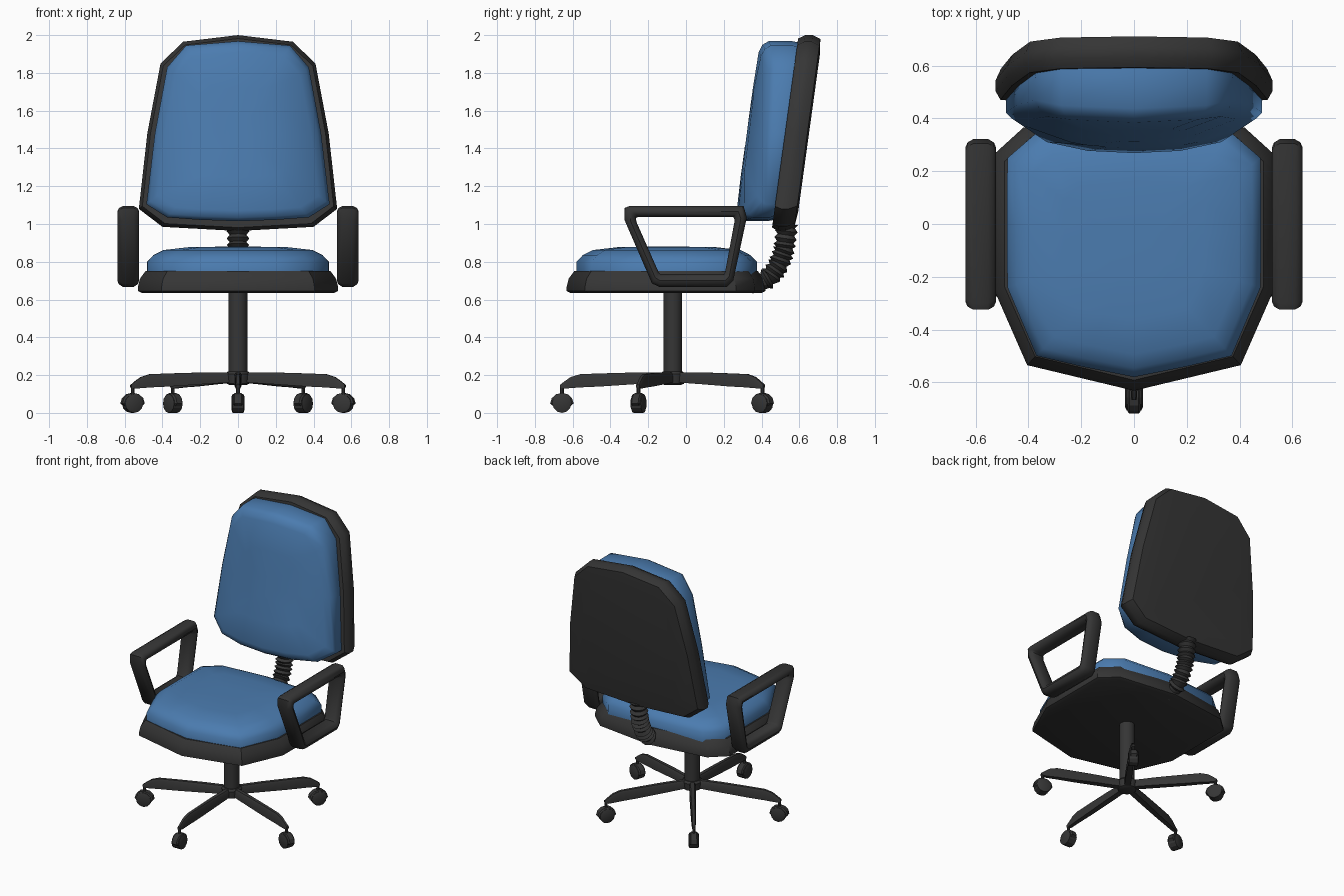
import bpy, bmesh, math
from mathutils import Vector, Matrix

if "Cube" in bpy.data.objects:
    bpy.data.objects.remove(bpy.data.objects["Cube"])


def material(name, col):
    m = bpy.data.materials.new(name)
    m.diffuse_color = (*col, 1)
    m.use_nodes = True
    m.node_tree.nodes["Principled BSDF"].inputs["Base Color"].default_value = m.diffuse_color
    return m


BLACK = material("dark_plastic", (0.036, 0.036, 0.036))
BLUE = material("blue_fabric", (0.07, 0.2, 0.43))


def loft(name, rings, mat, angle=40, closed=False, matrix=None):
    """Skin a list of equal-length rings; cap the ends unless it is a closed loop."""
    bm = bmesh.new()
    vs = [[bm.verts.new(p) for p in r] for r in rings]
    n = len(vs[0])
    for i in range(len(vs) if closed else len(vs) - 1):
        a, b = vs[i], vs[(i + 1) % len(vs)]
        for k in range(n):
            bm.faces.new((a[k], a[(k + 1) % n], b[(k + 1) % n], b[k]))
    if not closed:
        bm.faces.new(vs[0])
        bm.faces.new(vs[-1])
    if matrix:
        bm.transform(matrix)
    bmesh.ops.recalc_face_normals(bm, faces=bm.faces)
    me = bpy.data.meshes.new(name)
    bm.to_mesh(me)
    bm.free()
    me.materials.append(mat)
    ob = bpy.data.objects.new(name, me)
    bpy.context.collection.objects.link(ob)
    bpy.ops.object.select_all(action='DESELECT')
    ob.select_set(True)
    bpy.context.view_layer.objects.active = ob
    bpy.ops.object.shade_smooth_by_angle(angle=math.radians(angle))
    return ob


def outline(half):
    """Mirror a half outline (first and last points on x = 0)."""
    return half + [(-x, y) for x, y in reversed(half[1:-1])]


def scaled(pts, s, c):
    return [(x * s, c + (y - c) * s) for x, y in pts]


def circle(r, z, n=16):
    return [(r * math.cos(2 * math.pi * k / n), r * math.sin(2 * math.pi * k / n), z) for k in range(n)]


# Seat pan and cushion
pan = outline([(0, -.632), (.405, -.535), (.53, -.25), (.53, .265), (.42, .365), (0, .42)])
loft("seat_pan", [[(x, y, z) for x, y in scaled(pan, s, -.1)]
                  for s, z in [(.96, .635), (1, .645), (1, .665), (.98, .71), (.925, .75), (.88, .752)]], BLACK)
pad = outline([(0, -.58), (.2, -.54), (.37, -.5), (.48, -.24), (.482, .0), (.48, .25), (.37, .345), (0, .375)])
loft("seat_cushion", [[(x, y, z) for x, y in scaled(pad, s, -.1)]
                      for s, z in [(1, .73), (1, .80), (.93, .835), (.82, .862), (.55, .877), (.2, .88)]], BLUE, 65)


# Backrest shell and cushion, leaning back with height
def lean(z):
    return .465 + .138 * (z - 1.05)


shell = outline([(0, .963), (.40, .985), (.525, 1.08), (.48, 1.48), (.41, 1.85), (.29, 1.965), (0, 2.0)])
loft("backrest_shell", [[(x, lean(z) + d, z) for x, z in scaled(shell, s, 1.48)]
                        for s, d in [(.92, .0), (.965, .0), (1, .035), (1, .075), (.96, .118), (.8, .127)]], BLACK)


def bulge(x):
    return .205 - .03 * (x / .35) ** 2 - .07 * max(0, (abs(x) - .3) / .18)


rest = outline([(0, 1.015), (.2, 1.022), (.375, 1.035), (.485, 1.105), (.44, 1.48),
                (.375, 1.83), (.275, 1.945), (0, 1.968)])
loft("backrest_cushion", [[(x, lean(z) + .01 - f * bulge(x), z) for x, z in scaled(rest, s, 1.48)]
                          for s, f in [(.985, 0), (1, .2), (1, .8), (.96, .95), (.88, 1.02), (.5, 1.04), (.15, 1.04)]],
     BLUE, 65)

# Bellows joint between seat and backrest
path = [Vector(p) for p in [(.34, .675), (.42, .70), (.475, .755), (.51, .83), (.525, .90), (.535, 1.0)]]
rings = []
steps = 26
for i in range(steps + 1):
    u = i / steps * (len(path) - 1)
    k = min(int(u), len(path) - 2)
    p = path[k].lerp(path[k + 1], u - k)
    a, b = path[max(k - (u - k < .5), 0)], path[min(k + 1 + (u - k > .5), len(path) - 1)]
    t = (b - a).normalized()
    r = .044 if i % 2 else .06
    if i < 5:
        r = .045
    rings.append([(x, p.x - t.y * y, p.y + t.x * y) for x, y, _ in circle(r, 0, 12)])
loft("bellows", rings, BLACK, 30)

# Armrest loops: outer and inner side outlines joined by a chamfered section
outer = [(-.325, 1.085), (-.325, 1.02), (-.18, .685), (-.14, .667), (.215, .667), (.25, .70), (.322, 1.035), (.305, 1.095),
         (-.30, 1.095)]
inner = [(-.265, 1.03), (-.262, 1.01), (-.145, .745), (-.135, .735), (.20, .735), (.207, .745), (.258, 1.02), (.25, 1.038),
         (-.255, 1.038)]
section = [(0, -.028), (.2, -.05), (.5, -.058), (.8, -.05), (1, -.028), (1, .028), (.8, .05), (.5, .058), (.2, .05), (0, .028)]
for side, s in (("left", -1), ("right", 1)):
    loft(side + "_armrest", [[(s * (.581 + dx), o[0] + (i[0] - o[0]) * t, o[1] + (i[1] - o[1]) * t) for t, dx in section]
                             for o, i in zip(outer, inner)], BLACK, 40, closed=True)

# Column and hub
centre = Matrix.Translation((0, -.07, 0))
loft("column", [circle(.05, .18), circle(.05, .65)], BLACK, matrix=centre)
loft("hub", [circle(.045, .148), circle(.06, .155), circle(.066, .205), circle(.055, .218)], BLACK, matrix=centre)

# Five legs with casters, modelled along -y then turned about the column
profile = [(.03, .162, .215, .02), (.2, .152, .214, .02), (.38, .14, .209, .017), (.49, .135, .205, .015),
           (.54, .131, .19, .013), (.575, .129, .166, .012), (.597, .135, .148, .01)]
hood = [(.062 * math.cos(math.radians(a)), .05 + .056 * math.sin(math.radians(a))) for a in range(0, 181, 30)]
hood += [(-.045, .035), (.045, .035)]
for i in range(5):
    m = centre @ Matrix.Rotation(math.radians(72 * i), 4, 'Z')
    loft(f"leg_{i + 1}", [[(-w, -y, z0), (-w, -y, z1 - .012 * (z1 - z0 > .03)), (-w * .6, -y, z1), (w * .6, -y, z1),
                           (w, -y, z1 - .012 * (z1 - z0 > .03)), (w, -y, z0)] for y, z0, z1, w in profile], BLACK, 40, matrix=m)
    c = m @ Matrix.Translation((0, -.587, 0))
    loft(f"caster_stem_{i + 1}", [circle(.01, .09, 8), circle(.01, .15, 8)], BLACK, matrix=c)
    loft(f"caster_hood_{i + 1}", [[(x, y * s, .05 + (z - .05) * s) for y, z in hood]
                                  for x, s in [(-.025, .85), (-.018, 1), (.018, 1), (.025, .85)]], BLACK, 25, matrix=c)
    loft(f"caster_wheel_{i + 1}", [[(x, y, .05 + z) for y, z, _ in circle(r, 0, 12)]
                                   for x, r in [(-.034, .036), (-.028, .05), (.028, .05), (.034, .036)]], BLACK, 25, matrix=c)
